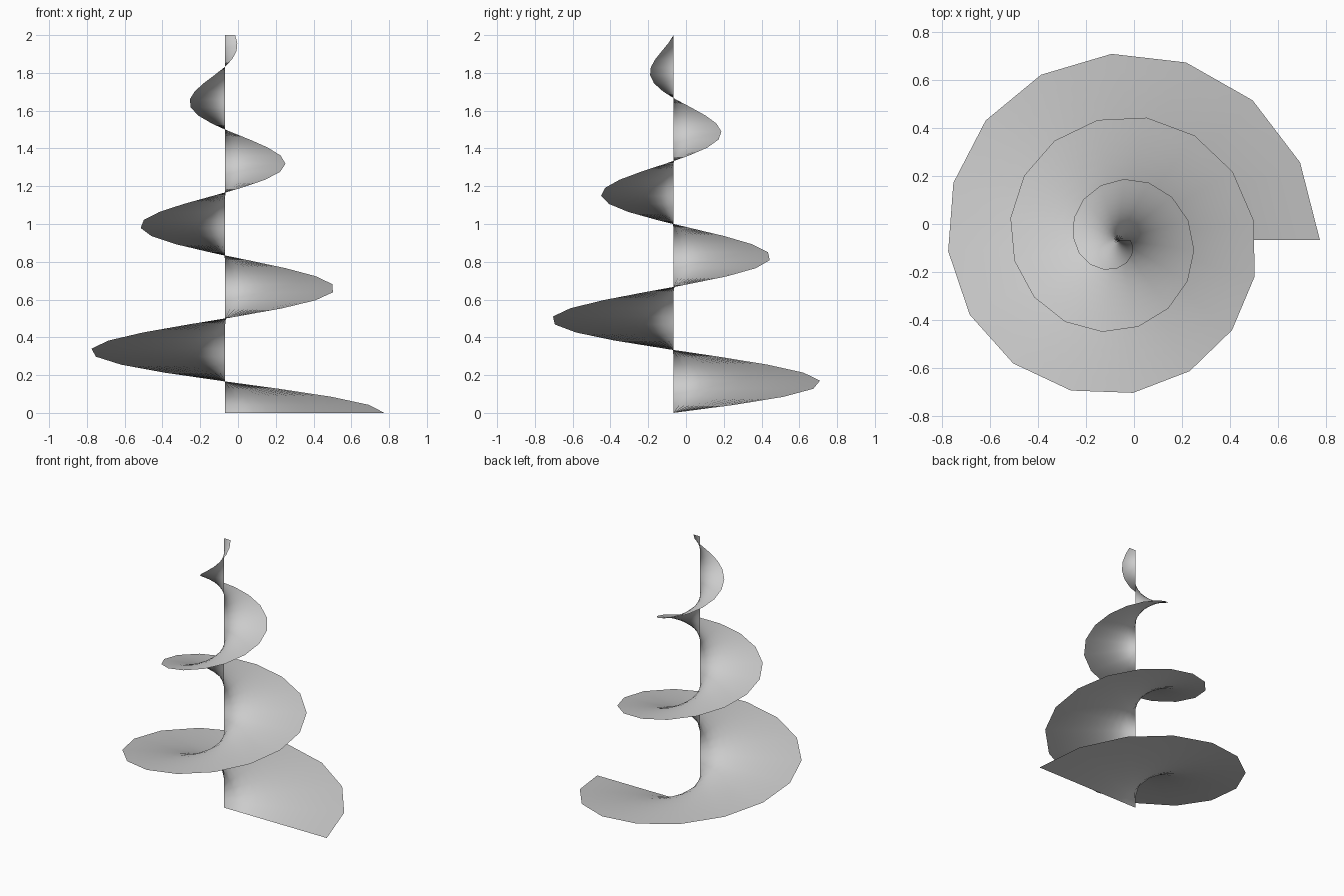
import bpy, bmesh, math

if "Cube" in bpy.data.objects:
    bpy.data.objects.remove(bpy.data.objects["Cube"])

TURNS, STEPS, COLUMNS = 3, 47, 11
HEIGHT, R_BOTTOM, R_TOP = 2.0, 0.843, 0.053
AXIS_X, AXIS_Y = -0.068, -0.066

grey = bpy.data.materials.new("light grey")
grey.diffuse_color = (0.6, 0.6, 0.6, 1)
grey.use_nodes = True
grey.node_tree.nodes["Principled BSDF"].inputs["Base Color"].default_value = grey.diffuse_color

# Tapering spiral ramp: radial rows swept around a vertical axis
bm = bmesh.new()
rows = []
for i in range(STEPS + 1):
    t = i / STEPS
    angle = math.tau * TURNS * t
    radius = R_BOTTOM + (R_TOP - R_BOTTOM) * t
    rows.append([bm.verts.new((AXIS_X + radius * j / COLUMNS * math.cos(angle),
                               AXIS_Y + radius * j / COLUMNS * math.sin(angle),
                               HEIGHT * t)) for j in range(COLUMNS + 1)])

# Upward-facing quads between neighbouring rows
for low, high in zip(rows, rows[1:]):
    for j in range(COLUMNS):
        face = bm.faces.new((low[j], low[j + 1], high[j + 1], high[j]))
        face.smooth = True

mesh = bpy.data.meshes.new("spiral_ramp")
bm.to_mesh(mesh)
bm.free()
mesh.materials.append(grey)
ramp = bpy.data.objects.new("spiral_ramp", mesh)
bpy.context.collection.objects.link(ramp)
